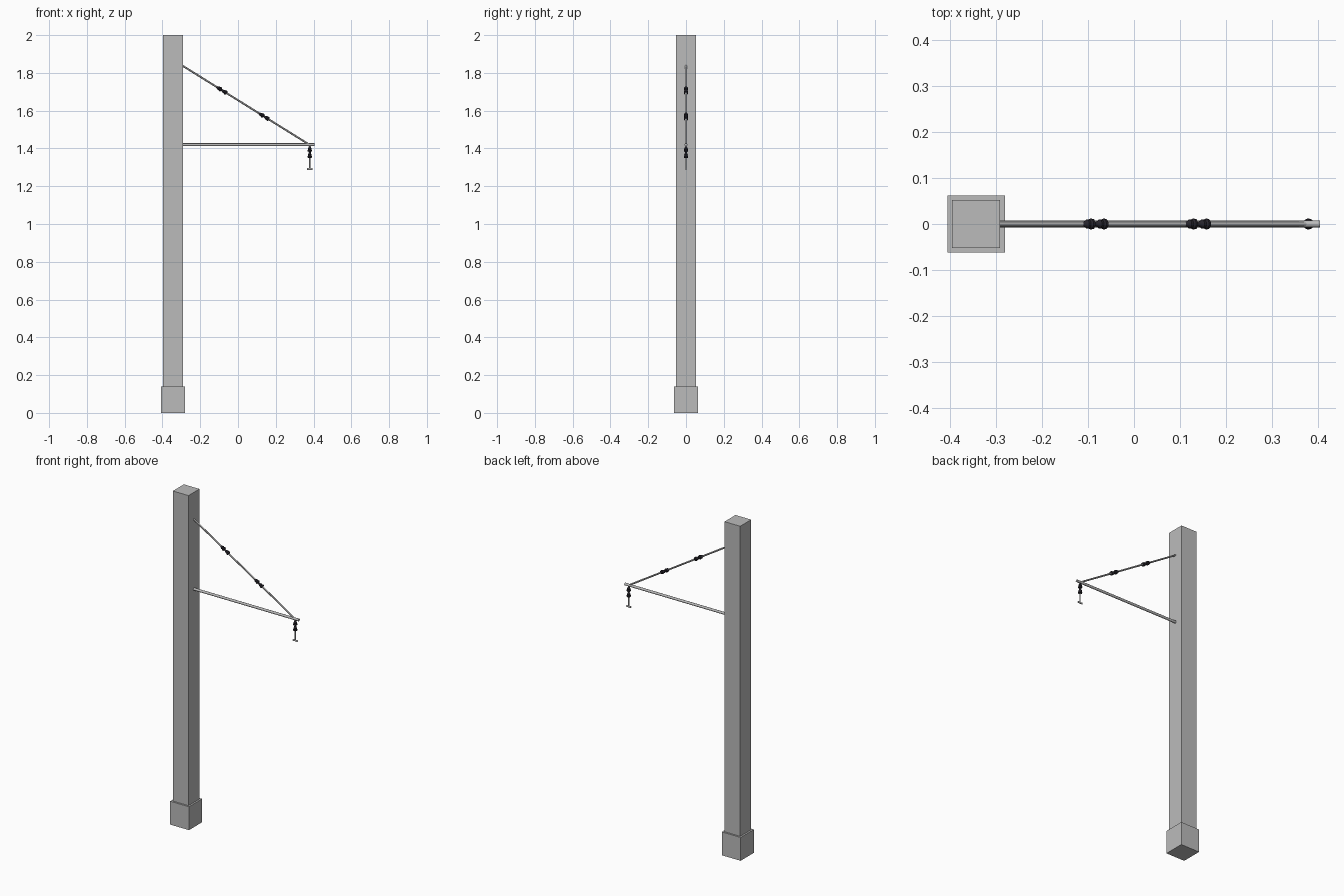
import bpy, bmesh
from mathutils import Vector

cube = bpy.data.objects.get("Cube")
if cube:
    bpy.data.objects.remove(cube, do_unlink=True)


def material(name, rgb):
    m = bpy.data.materials.new(name)
    m.use_nodes = True
    m.diffuse_color = (*rgb, 1)
    m.node_tree.nodes["Principled BSDF"].inputs["Base Color"].default_value = (*rgb, 1)
    return m


concrete = material("concrete grey", (0.5, 0.5, 0.5))
steel = material("galvanised steel", (0.5, 0.5, 0.5))
ceramic = material("dark ceramic", (0.02, 0.018, 0.025))


def finish(name, bm, mat):
    bmesh.ops.recalc_face_normals(bm, faces=bm.faces)
    mesh = bpy.data.meshes.new(name)
    bm.to_mesh(mesh)
    bm.free()
    mesh.materials.append(mat)
    obj = bpy.data.objects.new(name, mesh)
    bpy.context.collection.objects.link(obj)
    return obj


def box(name, x, width, z0, z1, mat, depth=None):
    bm = bmesh.new()
    bmesh.ops.create_cube(bm, size=1)
    bmesh.ops.scale(bm, vec=(width, depth or width, z1 - z0), verts=bm.verts)
    bmesh.ops.translate(bm, vec=(x, 0, (z0 + z1) / 2), verts=bm.verts)
    return finish(name, bm, mat)


def rod(name, start, end, radius, mat, sides=12):
    """Closed cylinder between two points."""
    start, end = Vector(start), Vector(end)
    bm = bmesh.new()
    bmesh.ops.create_cone(bm, cap_ends=True, segments=sides, radius1=radius,
                          radius2=radius, depth=(end - start).length)
    obj = finish(name, bm, mat)
    obj.location = (start + end) / 2
    obj.rotation_mode = 'QUATERNION'
    obj.rotation_quaternion = (end - start).to_track_quat('Z', 'Y')
    smooth(obj)
    return obj


def smooth(obj):
    bpy.ops.object.select_all(action='DESELECT')
    obj.select_set(True)
    bpy.context.view_layer.objects.active = obj
    bpy.ops.object.shade_smooth_by_angle()


# One bell-shaped shed as (radius, distance along axis)
BELL = [(0.006, 0), (0.011, 0.002), (0.012, 0.008), (0.009, 0.012),
        (0.010, 0.018), (0.007, 0.022), (0.005, 0.029)]


def insulator(name, centre, axis, sides=16):
    """Two bells in a row, turned around the axis."""
    profile = [(r, h + offset) for offset in (-0.031, 0.002) for r, h in BELL]
    profile = [(0, profile[0][1])] + profile + [(0, profile[-1][1])]
    bm = bmesh.new()
    verts = [bm.verts.new((r, 0, h)) for r, h in profile]
    edges = [bm.edges.new(pair) for pair in zip(verts, verts[1:])]
    bmesh.ops.spin(bm, geom=verts + edges, cent=(0, 0, 0), axis=(0, 0, 1),
                   angle=6.2831853, steps=sides)
    bmesh.ops.remove_doubles(bm, verts=bm.verts, dist=0.0001)
    obj = finish(name, bm, ceramic)
    obj.location = centre
    obj.rotation_mode = 'QUATERNION'
    obj.rotation_quaternion = Vector(axis).to_track_quat('Z', 'Y')
    smooth(obj)


# Square pole on its footing
POLE_X = -0.344
box("footing", POLE_X, 0.125, 0, 0.14, concrete)
box("pole", POLE_X, 0.104, 0.14, 2, concrete)

# Horizontal arm and sloping stay
rod("arm", (-0.3, 0, 1.42), (0.405, 0, 1.42), 0.0075, steel)
stay_top, stay_end = Vector((-0.3, 0, 1.842)), Vector((0.375, 0, 1.422))
rod("stay", stay_top, stay_end, 0.005, steel)

# Insulators strung along the stay
for name, t in (("upper_stay_insulator", 0.317), ("lower_stay_insulator", 0.648)):
    insulator(name, stay_top.lerp(stay_end, t), stay_top - stay_end)

# Hanging insulator, drop rod and wire clamp
HANG_X = 0.38
rod("hanger_rod", (HANG_X, 0, 1.42), (HANG_X, 0, 1.29), 0.003, steel, 8)
insulator("hanging_insulator", (HANG_X, 0, 1.38), (0, 0, 1))
rod("wire_clamp", (HANG_X - 0.014, 0, 1.291), (HANG_X + 0.014, 0, 1.291), 0.005, steel)
